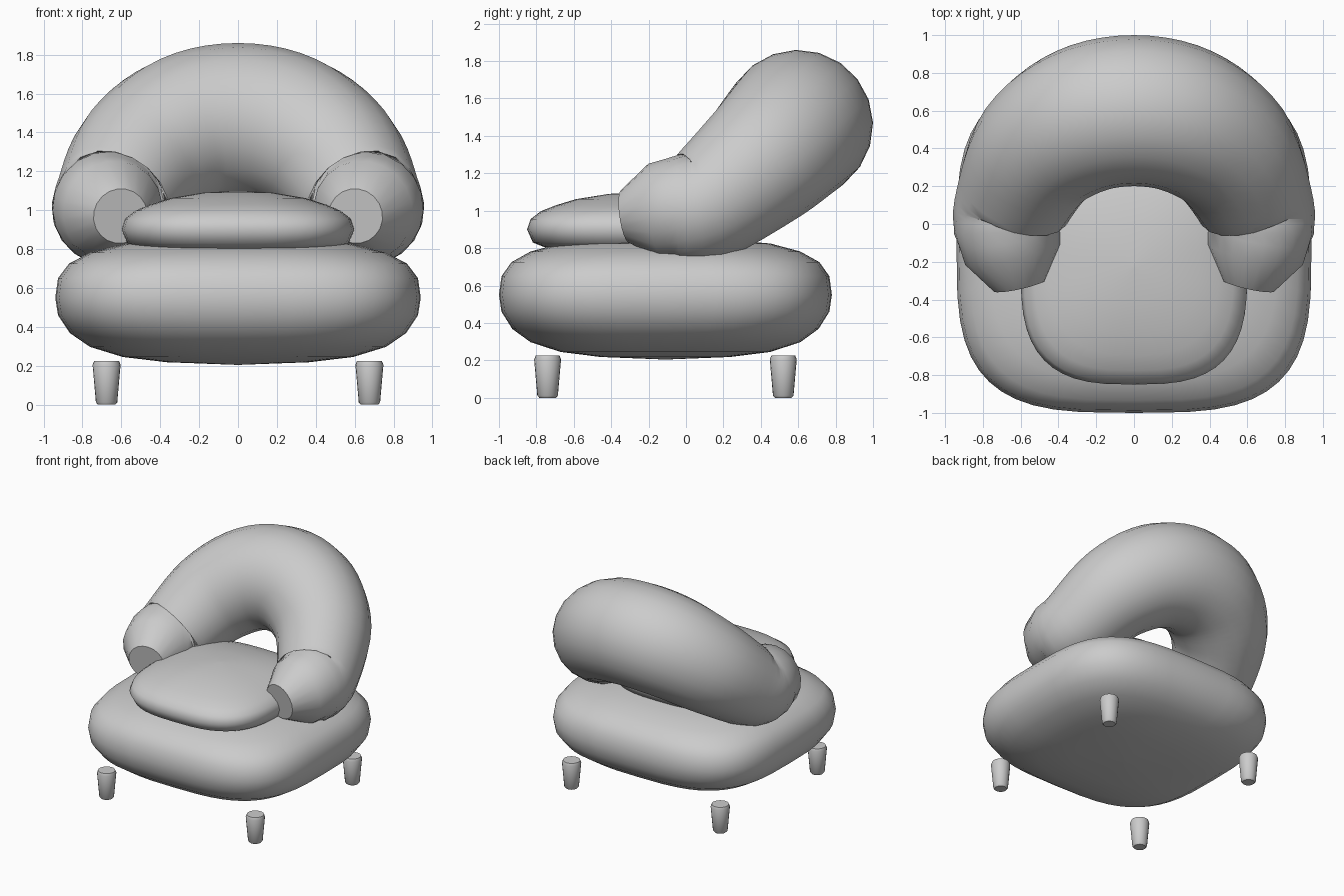
import bpy, bmesh
from math import sin, cos, tau
from mathutils import Vector

if "Cube" in bpy.data.objects:
    bpy.data.objects.remove(bpy.data.objects["Cube"])


def loft(name, rings, angle=0.7):
    """Skin a list of equal-length point rings and cap both ends."""
    bm = bmesh.new()
    loops = [[bm.verts.new(p) for p in ring] for ring in rings]
    n = len(loops[0])
    for a, b in zip(loops, loops[1:]):
        for i in range(n):
            j = (i + 1) % n
            bm.faces.new((a[i], a[j], b[j], b[i]))
    bm.faces.new(loops[0][::-1])
    bm.faces.new(loops[-1])
    bmesh.ops.recalc_face_normals(bm, faces=bm.faces)
    mesh = bpy.data.meshes.new(name)
    bm.to_mesh(mesh)
    bm.free()
    ob = bpy.data.objects.new(name, mesh)
    bpy.context.collection.objects.link(ob)
    bpy.ops.object.select_all(action='DESELECT')
    ob.select_set(True)
    bpy.context.view_layer.objects.active = ob
    bpy.ops.object.shade_smooth_by_angle(angle=angle)
    return ob


def spow(v, e):
    return (abs(v) ** e) * (1 if v >= 0 else -1)


def pillow(name, cy, a, b, square, profile, n=48):
    """Soft rounded-square cushion; profile holds (relative radius, z)."""
    rings = []
    for r, z in profile:
        e = 2 / (2 + (square - 2) * r)
        rings.append([(a * r * spow(cos(tau * i / n), e),
                       cy + b * r * spow(sin(tau * i / n), e), z)
                      for i in range(n)])
    return loft(name, rings, 1.0)


# Seat base and loose cushion
pillow("seat_base", -0.11, 0.94, 0.89, 3.4, [
    (0.02, .205), (.39, .218), (.63, .245), (.81, .297), (.92, .368), (.985, .46),
    (1, .55), (.985, .65), (.925, .725), (.81, .782), (.63, .825), (.3, .848), (.02, .852)])
pillow("seat_cushion", -0.225, 0.6, 0.625, 3.0, [
    (.02, .78), (.6, .79), (.85, .805), (.95, .83), (1, .9), (.97, .955),
    (.88, .998), (.75, 1.03), (.58, 1.062), (.3, 1.09), (.02, 1.1)])

# Backrest: tilted horseshoe tube, (x, y, z, radius) from arm to top
arm = [Vector(p) for p in [(.605, -.325, .97, .142), (.643, -.155, .995, .262),
                           (.66, -.07, 1.01, .272)]]
half = [Vector(p) for p in [(.666, -.035, 1.01, .288), (.645, .11, 1.035, .308),
                            (.50, .39, 1.255, .362), (.27, .55, 1.41, .392)]]
flip = lambda pts: [Vector((-p[0], p[1], p[2], p[3])) for p in reversed(pts)]
ctrl = half + [Vector((0, .6, 1.46, .4))] + flip(half)
path = []
for i in range(len(ctrl) - 1):
    p1, p2 = ctrl[i], ctrl[i + 1]
    p0 = ctrl[i - 1] if i else arm[-1]
    p3 = ctrl[i + 2] if i + 2 < len(ctrl) else flip(arm)[0]
    m1, m2 = (p2 - p0) / 2, (p3 - p1) / 2
    if i == 0:
        m1 = p2 - p1
    if i == len(ctrl) - 2:
        m2 = p2 - p1
    for k in range(5):
        t = k / 5
        path.append(p1 * (2*t**3 - 3*t**2 + 1) + m1 * (t**3 - 2*t**2 + t)
                    + p2 * (3*t**2 - 2*t**3) + m2 * (t**3 - t**2))
path = arm + path + [ctrl[-1]] + flip(arm)
rings = []
up = Vector((0, -.61, .79))
for i, p in enumerate(path):
    t = (path[min(i + 1, len(path) - 1)] - path[max(i - 1, 0)]).to_3d().normalized()
    v = (up - t * up.dot(t)).normalized()
    u = t.cross(v)
    rings.append([p.to_3d() + p[3] * (u * cos(tau * k / 20) + v * sin(tau * k / 20))
                  for k in range(20)])
loft("backrest_and_arms", rings)

# Four tapered legs
for label, y in (("front", -.74), ("back", .52)):
    for side, x in (("left", -.676), ("right", .676)):
        loft(f"{label}_{side}_leg",
             [[(x + r * cos(tau * k / 20), y + r * sin(tau * k / 20), z) for k in range(20)]
              for r, z in ((.045, 0), (.055, .012), (.072, .205), (.064, .225))])
